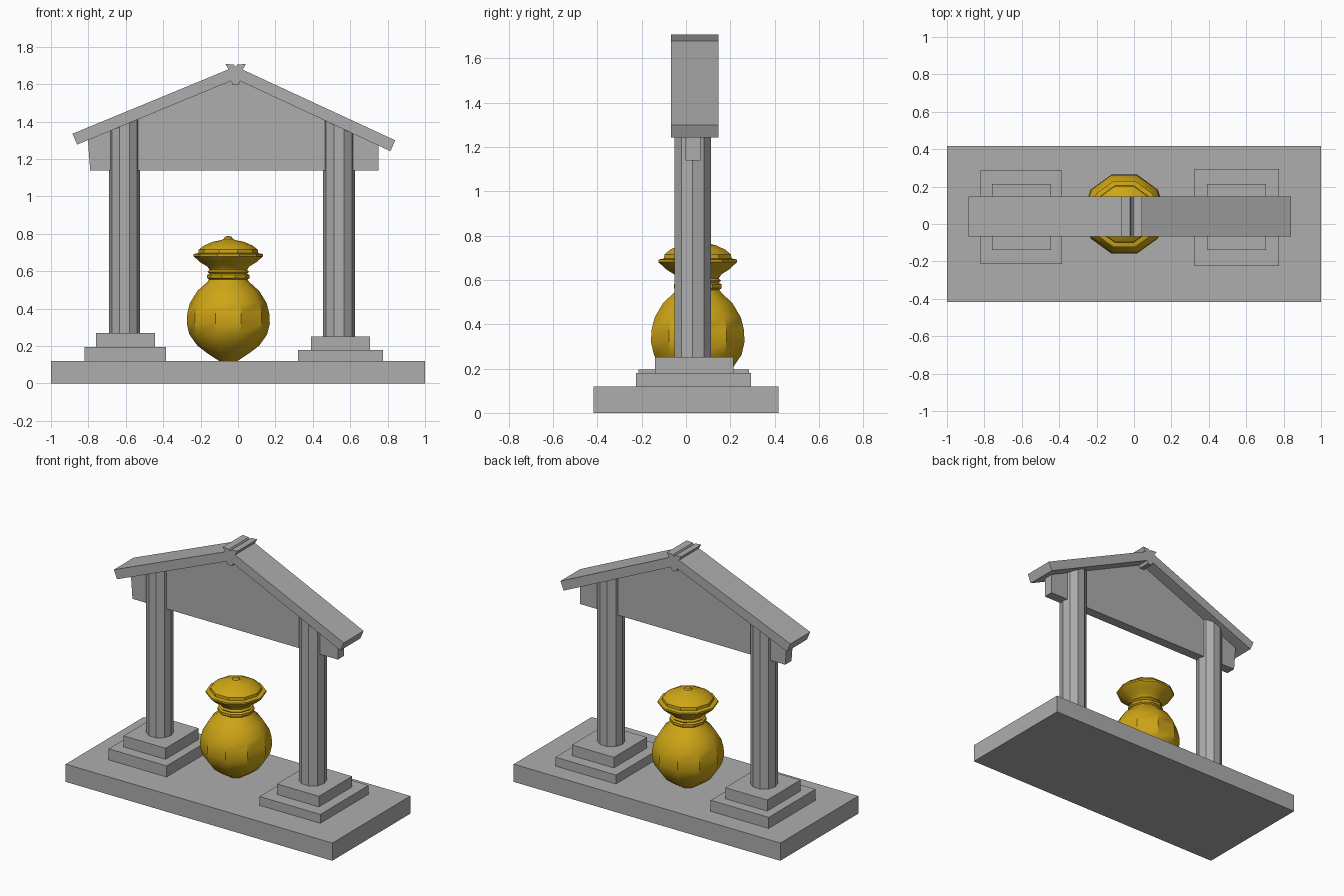
import bpy, bmesh, math

if "Cube" in bpy.data.objects:
    bpy.data.objects.remove(bpy.data.objects["Cube"])


def material(name, rgb):
    m = bpy.data.materials.new(name)
    m.diffuse_color = (*rgb, 1)
    m.use_nodes = True
    m.node_tree.nodes["Principled BSDF"].inputs["Base Color"].default_value = m.diffuse_color
    return m


STONE = material("grey stone", (0.42, 0.42, 0.42))
GOLD = material("gold", (0.62, 0.38, 0.008))


def add_object(name, bm, mat):
    bmesh.ops.recalc_face_normals(bm, faces=bm.faces)
    mesh = bpy.data.meshes.new(name)
    bm.to_mesh(mesh)
    bm.free()
    mesh.materials.append(mat)
    ob = bpy.data.objects.new(name, mesh)
    bpy.context.collection.objects.link(ob)
    return ob


def box(name, x, y, z):
    bm = bmesh.new()
    bmesh.ops.create_cube(bm, size=1)
    for v in bm.verts:
        v.co = [r[0] + (c + 0.5) * (r[1] - r[0]) for c, r in zip(v.co, (x, y, z))]
    return add_object(name, bm, STONE)


def prism(name, outline, y0, y1):
    """Extrude an x-z outline from y0 to y1."""
    bm = bmesh.new()
    face = bm.faces.new([bm.verts.new((x, y0, z)) for x, z in outline])
    ext = bmesh.ops.extrude_face_region(bm, geom=[face])
    for v in ext["geom"]:
        if isinstance(v, bmesh.types.BMVert):
            v.co.y = y1
    return add_object(name, bm, STONE)


RIDGE_X, RIDGE_LOW, RIDGE_TOP = -0.0125, 1.628, 1.695
EAVE_LEFT, EAVE_RIGHT = (-0.86, 1.277), (0.815, 1.242)


def underside(x):
    """Height of the roof underside at x."""
    ex, ez = EAVE_LEFT if x < RIDGE_X else EAVE_RIGHT
    return RIDGE_LOW + (ez - RIDGE_LOW) * (x - RIDGE_X) / (ex - RIDGE_X)


def column(name, cx, cy, r, z0, sides=10):
    bm = bmesh.new()
    bmesh.ops.create_cone(bm, cap_ends=True, segments=sides, radius1=r, radius2=r, depth=2)
    for v in bm.verts:
        top = v.co.z > 0
        # rotate so a vertex points along x, then cut the top to the roof slope
        v.co.x, v.co.y = cx + v.co.y, cy + v.co.x
        v.co.z = underside(v.co.x) + 0.01 if top else z0
    return add_object(name, bm, STONE)


# Ground slab and stepped plinths
box("base_slab", (-1, 1), (-0.418, 0.418), (0, 0.12))
box("left_plinth_lower", (-0.82, -0.385), (-0.215, 0.285), (0.12, 0.195))
box("left_plinth_upper", (-0.76, -0.445), (-0.14, 0.215), (0.195, 0.27))
box("right_plinth_lower", (0.32, 0.775), (-0.225, 0.293), (0.12, 0.18))
box("right_plinth_upper", (0.39, 0.705), (-0.14, 0.215), (0.18, 0.252))

# Columns
column("left_column", -0.607, 0.03, 0.084, 0.27)
column("right_column", 0.54, 0.03, 0.086, 0.252)

# Gable panel under the roof
prism("gable_panel", [(-0.79, 1.138), (0.75, 1.138), (0.75, underside(0.75) + 0.005),
                      (RIDGE_X, RIDGE_LOW + 0.005), (-0.803, underside(-0.803) + 0.005)],
      -0.002, 0.065)

# Sloping roof slabs
ridge = [(RIDGE_X, RIDGE_LOW), (RIDGE_X, RIDGE_TOP)]
prism("left_roof_slab", ridge + [(-0.885, 1.335), EAVE_LEFT], -0.067, 0.146)
prism("right_roof_slab", ridge + [(0.84, 1.30), EAVE_RIGHT], -0.067, 0.146)

# Ridge cap with its small notch, and the stub below
prism("ridge_cap", [(-0.067, 1.708), (-0.045, 1.67), (0.02, 1.67), (0.042, 1.708),
                    (-0.004, 1.705), (-0.0125, 1.69), (-0.022, 1.705)], -0.067, 0.146)
prism("ridge_stub", [(-0.037, 1.63), (-0.037, 1.617), (-0.029, 1.597), (0.004, 1.597),
                     (0.012, 1.617), (0.012, 1.63)], -0.067, 0.146)

# Lidded pot: (radius, height) profile turned in ten steps
profile = [(0, 0.12), (0.05, 0.121), (0.11, 0.16), (0.165, 0.202), (0.208, 0.262),
           (0.222, 0.32), (0.219, 0.375), (0.205, 0.43), (0.165, 0.495), (0.115, 0.54),
           (0.102, 0.555), (0.113, 0.563), (0.113, 0.58), (0.1, 0.587), (0.11, 0.597),
           (0.1, 0.607), (0.112, 0.625), (0.15, 0.648), (0.186, 0.68), (0.186, 0.692),
           (0.16, 0.697), (0.158, 0.715), (0.13, 0.737), (0.085, 0.757), (0.04, 0.766),
           (0.025, 0.772), (0.018, 0.784), (0, 0.789)]
bm = bmesh.new()
verts = [bm.verts.new((r, 0, z)) for r, z in profile]
edges = [bm.edges.new(pair) for pair in zip(verts, verts[1:])]
bmesh.ops.spin(bm, geom=verts + edges, cent=(0, 0, 0), axis=(0, 0, 1),
               angle=2 * math.pi, steps=10)
bmesh.ops.remove_doubles(bm, verts=bm.verts, dist=0.0005)
pot = add_object("pot", bm, GOLD)
pot.location = (-0.052, 0.053, 0)
bpy.context.view_layer.objects.active = pot
pot.select_set(True)
bpy.ops.object.shade_smooth_by_angle(angle=math.radians(32))
